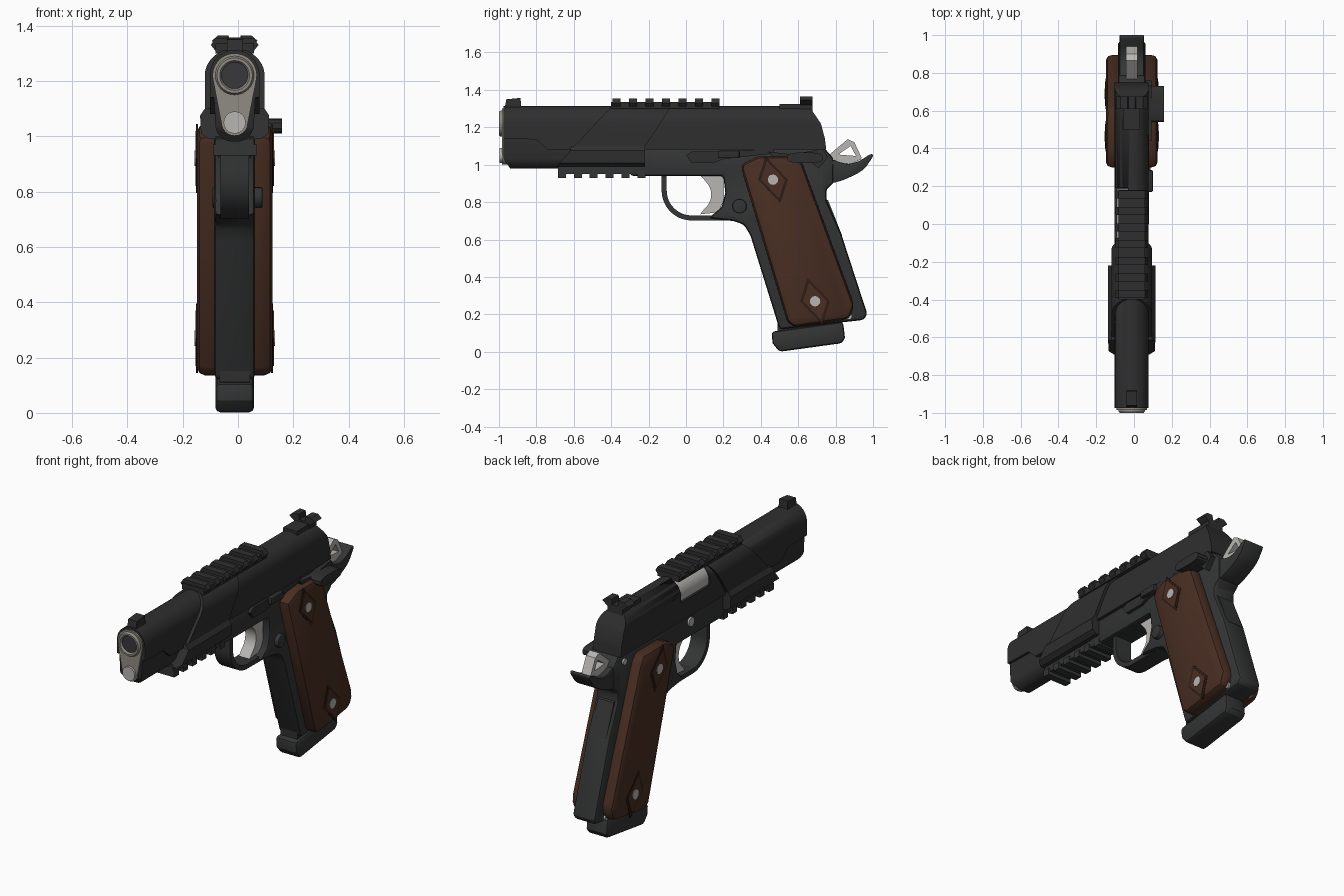
import bpy, bmesh, math

if "Cube" in bpy.data.objects:
    bpy.data.objects.remove(bpy.data.objects["Cube"], do_unlink=True)

# Shared levels and half widths
CENTRE = -.012
TOP, BORE_Z, PLUG_Z, DECK, RAIL_Z = 1.31, 1.22, 1.05, 1.08, .95
SLIDE_W, FRAME_W, GUARD_W, PANEL_W = .09, .074, .052, .137
SHARP_ANGLE = math.radians(28)


def material(name, red, green, blue):
    mat = bpy.data.materials.new(name)
    mat.use_nodes = True
    colour = (red, green, blue, 1)
    mat.diffuse_color = colour
    mat.node_tree.nodes["Principled BSDF"].inputs["Base Color"].default_value = colour
    return mat


BLACK = material("slide black", .028, .028, .029)
FRAME = material("frame grey", .034, .035, .036)
WOOD = material("brown wood", .066, .027, .016)
GROOVE = material("dark brown", .026, .012, .008)
STEEL = material("bright steel", .48, .47, .45)
BUSHING = material("dull steel", .28, .26, .23)
BORE = material("bore grey", .04, .04, .045)


def finish(name, mat, bm, bevel=0):
    """Bevel the hard edges, shade by angle and link the part."""
    bmesh.ops.recalc_face_normals(bm, faces=bm.faces)
    if bevel:
        hard = [edge for edge in bm.edges if edge.calc_face_angle(0) > .6]
        bmesh.ops.bevel(bm, geom=hard, offset=bevel, segments=2, profile=.5,
                        affect='EDGES', clamp_overlap=True)
    mesh = bpy.data.meshes.new(name)
    bm.to_mesh(mesh)
    bm.free()
    mesh.materials.append(mat)
    for face in mesh.polygons:
        face.use_smooth = True
    mesh.set_sharp_from_angle(angle=SHARP_ANGLE)
    part = bpy.data.objects.new(name, mesh)
    part.location.x = CENTRE
    bpy.context.collection.objects.link(part)
    return part


def bridge(bm, first, second):
    """Join two loops of equal length with quads."""
    for i in range(len(first)):
        bm.faces.new((first[i - 1], first[i], second[i], second[i - 1]))


def across(name, mat, outline, start, end=None, bevel=0):
    """Prism of a (y, z) outline along x, symmetric unless an end is given."""
    bm = bmesh.new()
    end = -start if end is None else end
    near, far = ([bm.verts.new((x, y, z)) for y, z in outline] for x in (start, end))
    bridge(bm, near, far)
    bm.faces.new(near)
    bm.faces.new(far)
    return finish(name, mat, bm, bevel)


def along(name, mat, outline, start, end):
    """Prism of an (x, z) outline along y."""
    bm = bmesh.new()
    near, far = ([bm.verts.new((x, y, z)) for x, z in outline] for y in (start, end))
    bridge(bm, near, far)
    bm.faces.new(near)
    bm.faces.new(far)
    return finish(name, mat, bm)


def rectangle(left, right, low, high):
    return [(left, low), (right, low), (right, high), (left, high)]


def arc(a, b, radius, start=0, end=360, steps=24):
    angles = [math.radians(start + (end - start) * i / steps) for i in range(steps)]
    return [(a + radius * math.cos(t), b + radius * math.sin(t)) for t in angles]


def soften(outline):
    """Cut every corner of an outline twice to make it flow."""
    for _ in range(2):
        pairs = zip(outline, outline[1:] + outline[:1])
        outline = [(a[0] + (b[0] - a[0]) * t, a[1] + (b[1] - a[1]) * t)
                   for a, b in pairs for t in (.2, .8)]
    return outline


def mirrored(half):
    return half + [(-x, z) for x, z in reversed(half)]


def lathe(name, mat, profile, height, steps=32):
    """Closed (y, radius) profile turned round an axis along y."""
    bm = bmesh.new()
    loops = [[bm.verts.new((x, y, z)) for x, z in arc(0, height, radius, steps=steps)]
             for y, radius in profile]
    for i in range(len(loops)):
        bridge(bm, loops[i - 1], loops[i])
    return finish(name, mat, bm)


def reach(curve, z):
    """Interpolate y along a rising list of (z, y)."""
    for (low, start), (high, end) in zip(curve, curve[1:]):
        if z <= high:
            return start + (end - start) * max(z - low, 0) / (high - low)
    return curve[-1][1]


def shell(name, mat, levels, front, back):
    """Symmetric body from (z, half width) levels, with shaped ends."""
    bm = bmesh.new()
    rows = []
    for z, wide in levels:
        ahead, behind = reach(front, z), reach(back, z)
        corners = ((-wide, ahead, z), (wide, ahead, z), (wide, behind, z), (-wide, behind, z))
        rows.append([bm.verts.new(corner) for corner in corners])
    for lower, upper in zip(rows, rows[1:]):
        bridge(bm, lower, upper)
    bm.faces.new(rows[0])
    bm.faces.new(rows[-1])
    return finish(name, mat, bm)


def dome(wide, base, top):
    """Upright sides below a rounded roof."""
    angles = [math.pi / 2 * i / 10.5 for i in range(11)]
    roof = [(BORE_Z + (top - BORE_Z) * math.sin(t), wide * math.cos(t)) for t in angles]
    return [(base, wide), (base + .055, wide), (base + .06, wide)] + roof


# Slide with scalloped nose, and the wider sleeve round its middle
slide = shell("slide", BLACK, dome(SLIDE_W, DECK, TOP + .003),
              front=[(DECK, -.74), (DECK + .055, -.8), (DECK + .06, -.975)],
              back=[(DECK, .75), (1.2, .735), (TOP, .66)])
nose = [(PLUG_Z + z, x) for x, z in arc(0, 0, .065, -80, 0, steps=8)] + [(1.15, .07)]
shell("slide_nose", BLACK, [(z - .005, x + .005) for z, x in nose],
      front=[(.98, -.94), (1.03, -.975)], back=[(1, -.5), (TOP, -.5)])
shell("sleeve", BLACK, dome(.108, DECK, TOP + .007),
      front=[(DECK, -.615), (TOP, -.4)], back=[(DECK, -.23), (TOP, -.08)])
shell("dust_cover", BLACK, [(.99, .095), (1.01, .122), (1.075, .125), (1.1, .108)],
      front=[(.99, -.69), (DECK, -.615)], back=[(1, -.22), (TOP, -.22)])

# Ejection port, open on the right of the slide, with the chamber inside
cutter = across("port_cutter", BLACK, rectangle(-.075, .19, 1.19, 1.4), -.3, -.02)
cutter.hide_render = True
cutter.hide_viewport = True
port = slide.modifiers.new("port", 'BOOLEAN')
port.operation = 'DIFFERENCE'
port.object = cutter
along("chamber", STEEL, arc(0, BORE_Z, .083), -.1, .185)

# Muzzle: bushing, barrel end, bore and spring plug
teardrop = arc(0, BORE_Z, .08, -15, 195) + arc(0, PLUG_Z, .048, 195, 345)
along("bushing", BUSHING, teardrop, -.985, -.9)
lathe("barrel_end", BUSHING, [(-.95, .048), (-.99, .048), (-1, .054),
                              (-1, .064), (-.99, .07), (-.95, .07)], BORE_Z)
along("bore", BORE, arc(0, BORE_Z, .05), -.988, -.984)
along("spring_plug", STEEL, arc(0, PLUG_Z, .04), -.998, -.95)

# Accessory rails with evenly spaced teeth, above and below
across("top_rail", BLACK, rectangle(-.4, .18, TOP - .01, TOP + .025), .07)
across("lower_rail", FRAME, rectangle(-.685, -.13, RAIL_Z, 1), .07)
tooth = mirrored([(.07, TOP), (.086, TOP + .02), (.07, TOP + .045)])
for i in range(7):
    along("top_rail_tooth", BLACK, tooth, -.392 + i * .088, -.35 + i * .088)
for i in range(6):
    y = -.685 + i * .085
    across("lower_rail_tooth", FRAME, rectangle(y, y + .043, RAIL_Z - .02, RAIL_Z + .02), .078)

# Sights
across("front_sight", BLACK, [(-.97, 1.3), (-.96, 1.35), (-.885, 1.357), (-.88, 1.3)], .028)
wing = [(.018, 1.335), (.022, 1.365), (.06, 1.365), (.083, 1.345), (.05, 1.32), (.045, 1.27)]
along("rear_sight", BLACK, mirrored(wing), .61, .675)
across("rear_sight_base", BLACK, rectangle(.5, .63, 1.3, 1.325), .045)

# Frame with grip, trigger guard and beavertail
web = [(.12, .715), (.19, .77), (.21, .85), (.2, .94), (-.3, .94)]
front_strap = [(.5, .12), (.345, .62), (.31, .68), (.25, .7)]
back_strap = [(.79, 1.03), (.79, .9), (.75, .87), (.75, .81), (.83, .63), (.97, .2), (.95, .17)]
across("frame", FRAME, [(-.3, 1.09), (.74, 1.09)] + back_strap + front_strap + web,
       FRAME_W, bevel=.02)
outer, inner = (arc(.03, .862, radius, 180, 270) for radius in (.16, .133))
across("trigger_guard", FRAME, [(-.13, .96)] + outer + [(.28, .7), (.28, .73)]
       + inner[::-1] + [(-.103, .96)], GUARD_W)
tail = [(.66, 1.08), (.85, 1), (.92, 1.015), (.99, 1.06), (1.005, 1.05),
        (.95, .97), (.85, .92), (.78, .9), (.66, .9)]
across("beavertail", FRAME, soften(tail), .064, bevel=.012)
across("grip_safety", FRAME, [(.72, .83), (.76, .81), (.835, .62), (.8, .62)], GUARD_W)

# Trigger and hammer
across("trigger", STEEL, [(.08, .94), (.2, .95), (.2, .8), (.17, .745), (.075, .735)]
       + arc(.04, .84, .095, -50, 50, steps=12), .035)
across("hammer", STEEL, [(.75, 1.04), (.865, 1.137), (.9, 1.12), (.94, 1.035),
                         (.915, 1.035), (.88, 1.1), (.8, 1.045)], .03)
across("hammer_foot", STEEL, [(.74, 1.06), (.93, 1.045), (.94, 1.03), (.87, 1), (.74, 1)], .03)


def diamond(y, z, size):
    long_y, long_z, wide = .04 * size, .125 * size, .08 * size
    return [(y - long_y, z + long_z), (y - wide, z), (y + long_y, z - long_z), (y + wide, z)]


# Grip panels with raised diamonds and screws on both sides
panel = [(.29, 1), (.39, 1.045), (.595, 1.045), (.625, 1),
         (.9, .25), (.875, .175), (.57, .13), (.54, .165)]
for side in (-1, 1):
    skin = side * PANEL_W
    across("grip_panel", WOOD, panel, side * .04, skin, bevel=.032)
    for y, z in ((.465, .92), (.69, .27)):
        across("diamond_groove", GROOVE, diamond(y, z, 1), skin - side * .005, skin + side * .002)
        across("diamond", WOOD, diamond(y, z, .8), skin - side * .005, skin + side * .005)
        across("grip_screw", STEEL, arc(y, z, .028, steps=12), skin - side * .02, side * .145)
    across("housing_pin", STEEL, arc(.87, .19, .018, steps=12), side * .05, side * .085)

# Controls on the left, with pin ends on the right
stop = [(0, 1.05), (.03, 1.07), (.15, 1.07), (.47, 1.085), (.47, 1.06),
        (.2, 1.03), (.15, 1.01), (.03, 1.01)]
across("slide_stop", BLACK, stop, .05, .092)
across("slide_stop_pad", BLACK, rectangle(.17, .285, 1.035, 1.075), .05, .112, bevel=.006)
lever = [(.44, 1.07), (.57, 1.055), (.73, 1.085), (.76, 1.04), (.71, .98), (.66, 1.02), (.46, 1.045)]
across("thumb_safety", BLACK, lever, .05, .105)
across("thumb_safety_pad", BLACK, soften(rectangle(.54, .73, 1.01, 1.065)), DECK - 1, .172)
across("magazine_release", FRAME, arc(.286, .778, .038), -.08, .1, bevel=.006)
for name, y, radius in (("slide_stop_end", .085, .026), ("safety_end", .7, .018)):
    across(name, STEEL, arc(y, 1.035, radius), -.085, -.05)

# Magazine
across("magazine_body", BLACK, [(.49, .2), (.49, .09), (.82, .13), (.82, .2)], .055)
base = [(.457, .107), (.463, .045), (.5, 0), (.835, .046), (.85, .075), (.84, .16)]
across("magazine_base", FRAME, base, .069, bevel=.016)
